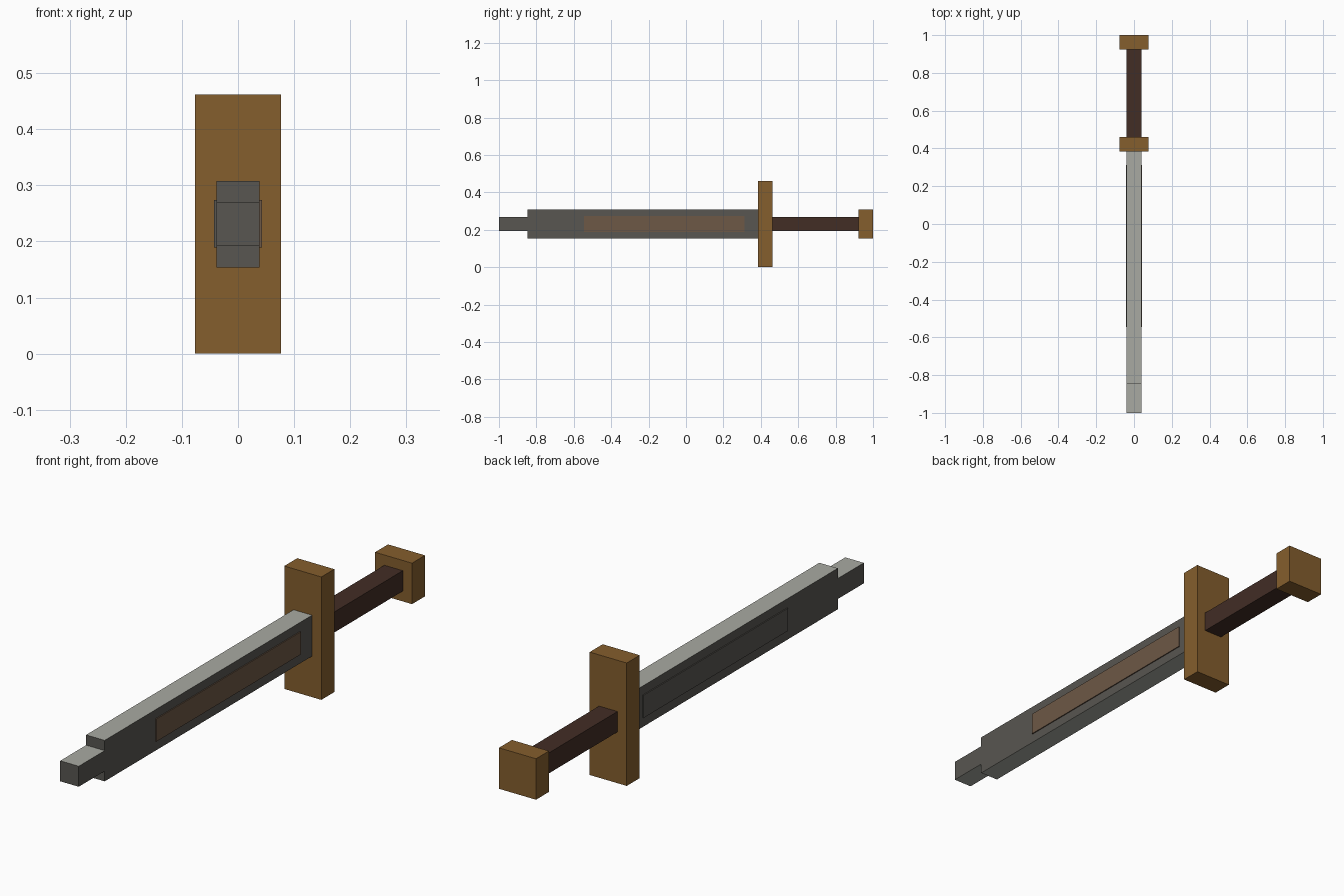
import bpy
import bmesh
from mathutils import Vector

cube = bpy.data.objects.get("Cube")
if cube:
    bpy.data.objects.remove(cube, do_unlink=True)

U = 1 / 13  # design module: the sword is 26 modules long


def material(name, r, g, b):
    """Flat material from 0-255 display values, converted to linear."""
    lin = [c / 12.92 if c <= 0.04045 else ((c + 0.055) / 1.055) ** 2.4
           for c in (r / 255, g / 255, b / 255)]
    mat = bpy.data.materials.new(name)
    mat.use_nodes = True
    mat.diffuse_color = (*lin, 1)
    bsdf = mat.node_tree.nodes["Principled BSDF"]
    bsdf.inputs["Base Color"].default_value = (*lin, 1)
    bsdf.inputs["Roughness"].default_value = 0.9
    return mat


bronze = material("bronze brown", 133, 94, 45)
leather = material("dark leather", 66, 45, 37)
dark_steel = material("dark steel", 88, 86, 81)
light_steel = material("light steel", 169, 170, 162)
inlay_brown = material("inlay brown", 109, 88, 70)


def finish(name, bm, mats):
    bmesh.ops.recalc_face_normals(bm, faces=bm.faces)
    bm.normal_update()
    # A second material goes on the faces that point up or down
    if len(mats) > 1:
        for f in bm.faces:
            f.material_index = int(abs(f.normal.z) > 0.5)
    mesh = bpy.data.meshes.new(name)
    bm.to_mesh(mesh)
    bm.free()
    for m in mats:
        mesh.materials.append(m)
    obj = bpy.data.objects.new(name, mesh)
    bpy.context.collection.objects.link(obj)
    return obj


def box(name, x, y, z, *mats):
    """Box from (min, max) ranges on each axis."""
    bm = bmesh.new()
    bmesh.ops.create_cube(bm, size=1)
    for v in bm.verts:
        v.co = Vector([lo + (hi - lo) * (c + 0.5)
                       for c, (lo, hi) in zip(v.co, (x, y, z))])
    return finish(name, bm, mats)


def extruded_profile(name, points, half_width, *mats):
    """Side outline of (y, z) points extruded across x."""
    bm = bmesh.new()
    face = bm.faces.new([bm.verts.new((-half_width, y, z)) for y, z in points])
    side = bmesh.ops.extrude_face_region(bm, geom=[face])["geom"]
    bmesh.ops.translate(bm, vec=(2 * half_width, 0, 0),
                        verts=[g for g in side if isinstance(g, bmesh.types.BMVert)])
    return finish(name, bm, mats)


# Stepped blade with bright upper and lower edges
lower = [(5 * U, 2 * U), (-11 * U, 2 * U), (-11 * U, 2.5 * U), (-13 * U, 2.5 * U)]
upper = [(y, 6 * U - z) for y, z in reversed(lower)]
extruded_profile("blade", lower + upper, U / 2, dark_steel, light_steel)

# Thin raised inlays on both flats of the blade
for side, sign, mat in (("left", 1, inlay_brown), ("right", -1, dark_steel)):
    x = sorted((sign * (U / 2 - 0.002), sign * (U / 2 + 0.004)))
    box(side + "_inlay", x, (-0.545, 0.312), (0.189, 0.274), mat)

# Hilt
box("guard", (-U, U), (5 * U, 6 * U), (0, 6 * U), bronze)
box("grip", (-U / 2, U / 2), (6 * U, 12 * U), (2.5 * U, 3.5 * U), leather)
box("pommel", (-U, U), (12 * U, 13 * U), (2 * U, 4 * U), bronze)
